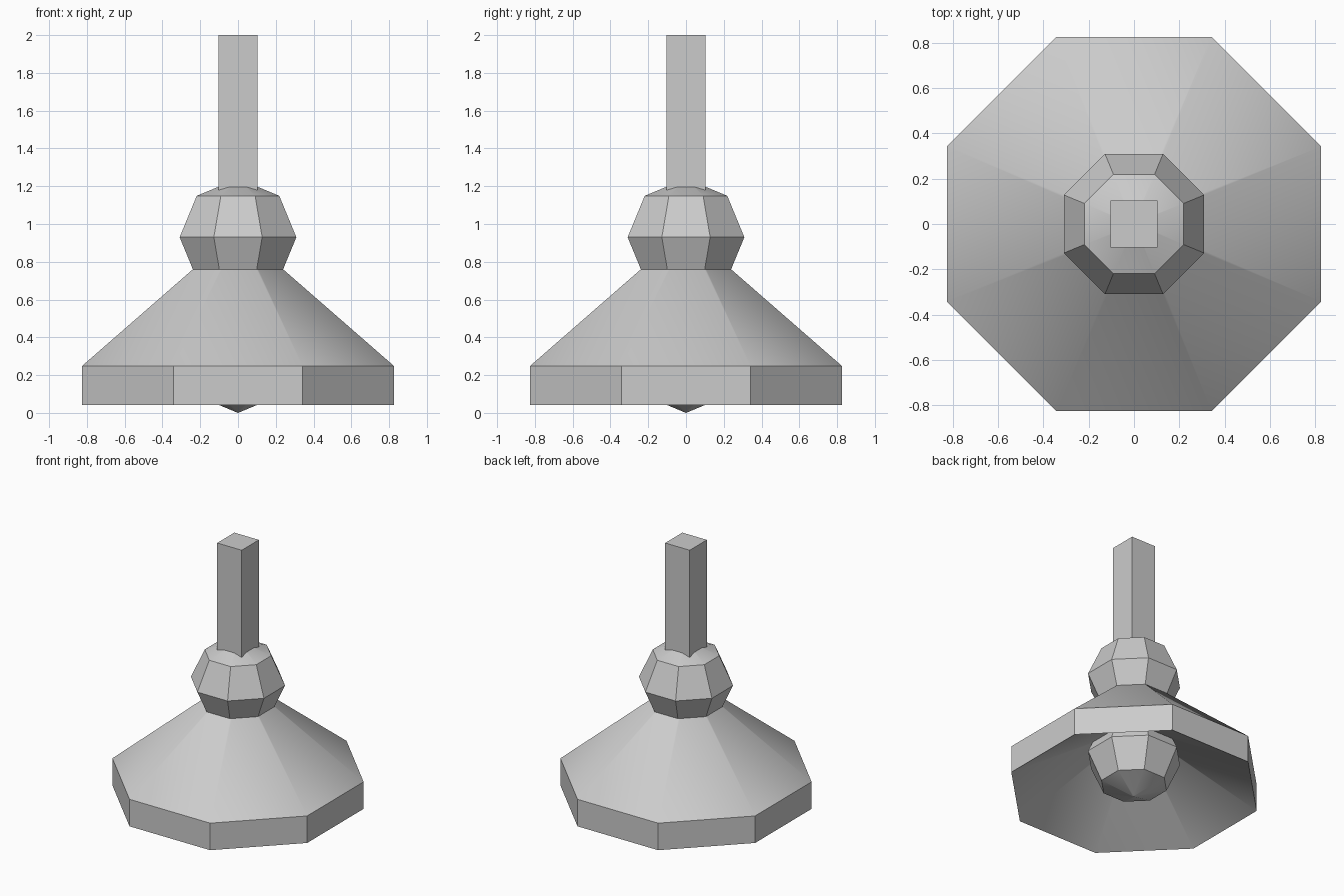
import bpy, bmesh, math

if "Cube" in bpy.data.objects:
    bpy.data.objects.remove(bpy.data.objects["Cube"], do_unlink=True)

grey = bpy.data.materials.new("plain grey")
grey.use_nodes = True
grey.diffuse_color = (0.6, 0.6, 0.6, 1)
grey.node_tree.nodes["Principled BSDF"].inputs["Base Color"].default_value = (0.6, 0.6, 0.6, 1)


def lathe(name, profile, sides):
    """Revolve (apothem, z) points into a faceted solid; radius 0 makes a pole."""
    bm = bmesh.new()
    rings = []
    for apothem, z in profile:
        r = apothem / math.cos(math.pi / sides)
        if r == 0:
            rings.append([bm.verts.new((0, 0, z))] * sides)
        else:
            angles = [(i + 0.5) * math.tau / sides for i in range(sides)]
            rings.append([bm.verts.new((r * math.cos(a), r * math.sin(a), z)) for a in angles])
    for low, high in zip(rings, rings[1:]):
        for i in range(sides):
            j = (i + 1) % sides
            corners = dict.fromkeys((low[i], low[j], high[j], high[i]))
            bm.faces.new(list(corners))
    mesh = bpy.data.meshes.new(name)
    bm.to_mesh(mesh)
    bm.free()
    mesh.materials.append(grey)
    obj = bpy.data.objects.new(name, mesh)
    bpy.context.collection.objects.link(obj)
    bpy.ops.object.select_all(action='DESELECT')
    obj.select_set(True)
    bpy.context.view_layer.objects.active = obj
    bpy.ops.object.shade_smooth_by_angle(angle=math.radians(30))
    return obj


def ball(name, centre):
    """Eight-sided ball with three rings between its poles."""
    steps = [(math.sin(t * math.pi / 4), -math.cos(t * math.pi / 4)) for t in range(1, 4)]
    profile = [(0.01, centre - 0.306)]
    profile += [(0.309 * s, centre + 0.31 * c) for s, c in steps]
    profile.append((0.01, centre + 0.306))
    # Tiny end rings keep the cap facets evenly shaded
    return lathe(name, [(0, centre - 0.31)] + profile + [(0, centre + 0.31)], 8)


# Thick octagonal shade: shallow inner cone, upright rim and sloping outer cone
lathe("shade", [(0.02, 0.547), (0.825, 0.042), (0.825, 0.249), (0.02, 0.951)], 8)

# Bulb hanging inside the shade and the matching knob above it
ball("bulb", 0.31)
ball("knob", 0.93)

# Square hanging rod
lathe("rod", [(0, 0.95), (0.104, 0.95), (0.104, 2.0), (0, 2.0)], 4)
